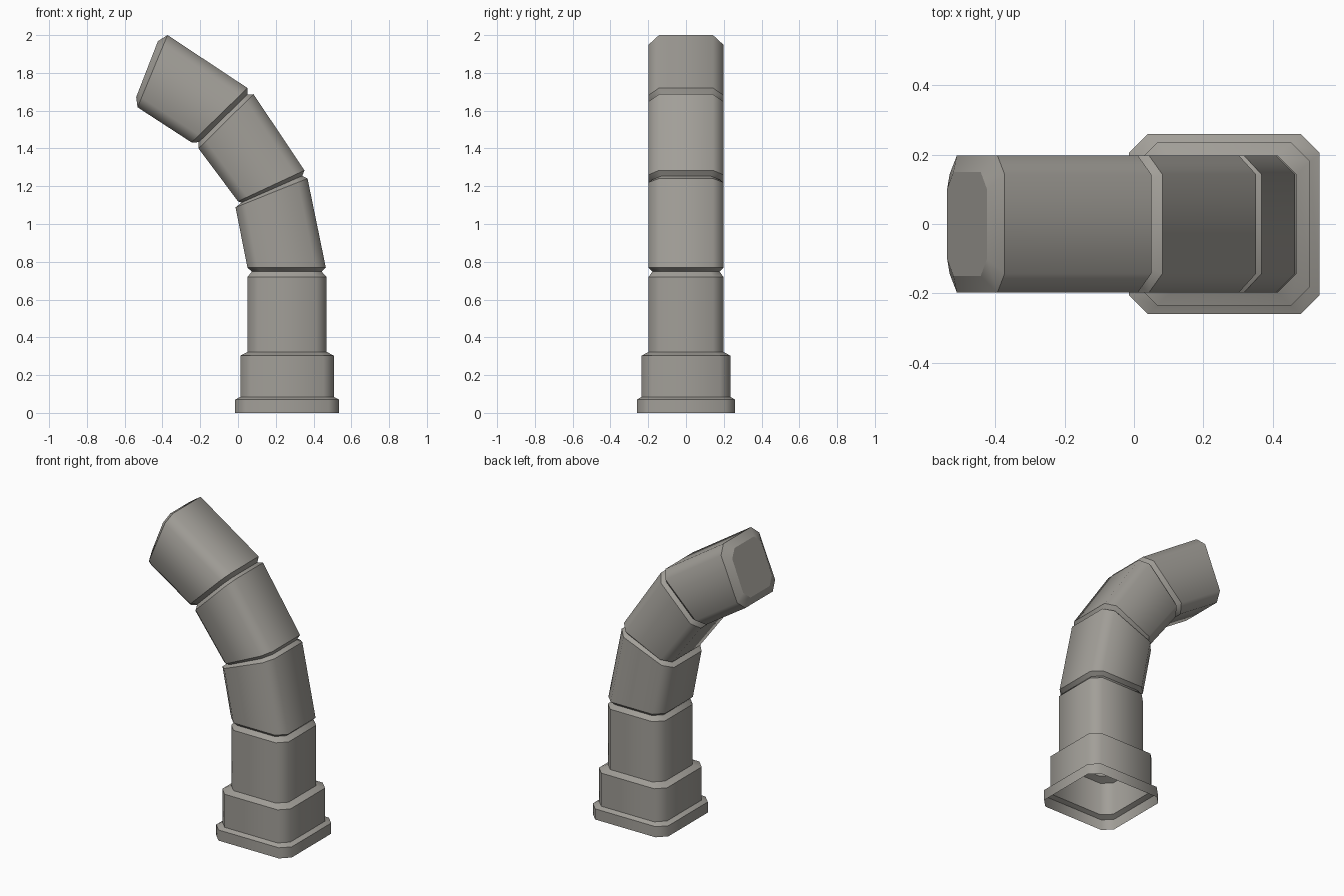
import bpy, bmesh
from mathutils import Vector

if "Cube" in bpy.data.objects:
    bpy.data.objects.remove(bpy.data.objects["Cube"])

grey = bpy.data.materials.new("warm grey stone")
grey.diffuse_color = (0.36, 0.345, 0.315, 1)
grey.use_nodes = True
grey.node_tree.nodes["Principled BSDF"].inputs["Base Color"].default_value = grey.diffuse_color


def ring(lx, lz, rx, rz, half_y, cut):
    """Chamfered rectangle spanning a left and a right point of the side profile."""
    left, right = Vector((lx, 0, lz)), Vector((rx, 0, rz))
    mid, h = (left + right) / 2, (right - left).length / 2
    u, v = (right - left).normalized(), Vector((0, 1, 0))
    k, m = h - cut, half_y - cut
    pts = [(h, -m), (h, m), (k, half_y), (-k, half_y),
           (-h, m), (-h, -m), (-k, -half_y), (k, -half_y)]
    return [mid + u * a + v * b for a, b in pts]


def flat(z, half_x, half_y, cut=0.055):
    """Level ring around the axis of the base."""
    return (0.26 - half_x, z, 0.26 + half_x, z, half_y, cut)


def tube(name, sections, capped=False):
    """Open shell through the sections, round-shaded with crisp ring edges."""
    bm = bmesh.new()
    loops = [[bm.verts.new(p) for p in ring(*s)] for s in sections]
    for a, b in zip(loops, loops[1:]):
        for i in range(8):
            j = (i + 1) % 8
            bm.faces.new((a[i], a[j], b[j], b[i])).smooth = True
    if capped:
        bm.faces.new(loops[-1])
    for lp in loops:
        for i in range(8):
            bm.edges.get((lp[i], lp[(i + 1) % 8])).smooth = False
    me = bpy.data.meshes.new(name)
    bm.to_mesh(me)
    bm.free()
    me.materials.append(grey)
    bpy.context.collection.objects.link(bpy.data.objects.new(name, me))


# necks of the three grooves between the segments
neck_1 = (0.073, 0.748, 0.443, 0.748, 0.178, 0.05)
neck_2 = (0.018, 1.113, 0.340, 1.255, 0.178, 0.05)
neck_3 = (-0.208, 1.433, 0.050, 1.686, 0.178, 0.05)

# stepped base, open underneath
tube("base_foot", [flat(0, 0.275, 0.26), flat(0.07, 0.275, 0.26), flat(0.085, 0.248, 0.235)])
tube("base_collar", [flat(0.085, 0.248, 0.235), flat(0.303, 0.248, 0.235),
                     flat(0.323, 0.209, 0.198)])
# upright shaft and the bending segments
tube("lower_segment", [flat(0.323, 0.209, 0.198), flat(0.72, 0.209, 0.198), neck_1])
tube("second_segment", [neck_1, (0.05, 0.769, 0.465, 0.769, 0.198, 0.055),
                        (-0.013, 1.088, 0.368, 1.241, 0.198, 0.055), neck_2])
tube("third_segment", [neck_2, (0.0, 1.12, 0.352, 1.284, 0.198, 0.055),
                       (-0.209, 1.40, 0.082, 1.687, 0.198, 0.055), neck_3])
# tip with bevelled, closed end
tube("tip_segment", [neck_3, (-0.246, 1.432, 0.05, 1.72, 0.198, 0.055),
                     (-0.532, 1.618, -0.373, 2.0, 0.198, 0.055),
                     (-0.539, 1.672, -0.424, 1.968, 0.15, 0.05)], capped=True)
